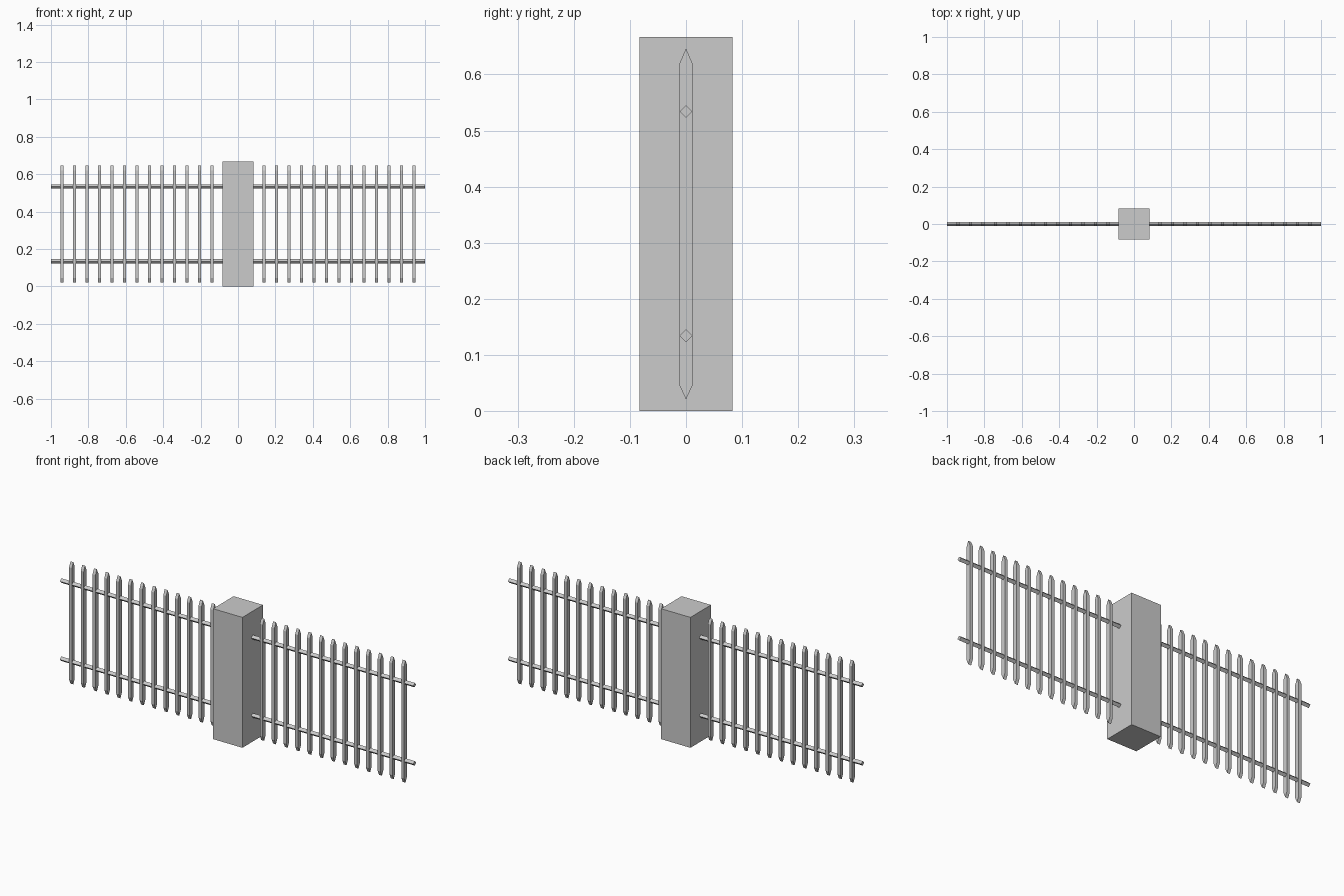
import bpy

if "Cube" in bpy.data.objects:
    bpy.data.objects.remove(bpy.data.objects["Cube"])


def extrude_x(name, profile, x0, x1):
    """Prism along x from a (y, z) outline."""
    n = len(profile)
    verts = [(x, y, z) for x in (x0, x1) for y, z in profile]
    faces = [tuple(range(n))[::-1], tuple(range(n, 2 * n))]
    faces += [(i, (i + 1) % n, n + (i + 1) % n, n + i) for i in range(n)]
    mesh = bpy.data.meshes.new(name)
    mesh.from_pydata(verts, [], faces)
    mesh.update()
    obj = bpy.data.objects.new(name, mesh)
    bpy.context.collection.objects.link(obj)
    return obj


POST = 0.0833    # post half width
R = 0.0115       # half thickness of rails and pickets
W = 0.008        # picket half width along x

# Square central post
extrude_x("post", [(-POST, 0), (POST, 0), (POST, 0.667), (-POST, 0.667)], -POST, POST)

# Picket outline, pointed at both ends
picket = [(0, 0.021), (R, 0.046), (R, 0.62), (0, 0.646), (-R, 0.62), (-R, 0.046)]

for side, s in (("left", -1), ("right", 1)):
    # Two diamond-section rails from post to fence end
    for level, z in (("lower", 0.134), ("upper", 0.534)):
        diamond = [(0, z - R), (R, z), (0, z + R), (-R, z)]
        a, b = sorted((s * POST, s * 1.0))
        extrude_x(f"{side}_{level}_rail", diamond, a, b)
    # Evenly spaced pickets
    for i in range(13):
        x = s * (0.14 + i * 0.8 / 12)
        extrude_x(f"{side}_picket_{i + 1}", picket, x - W, x + W)
